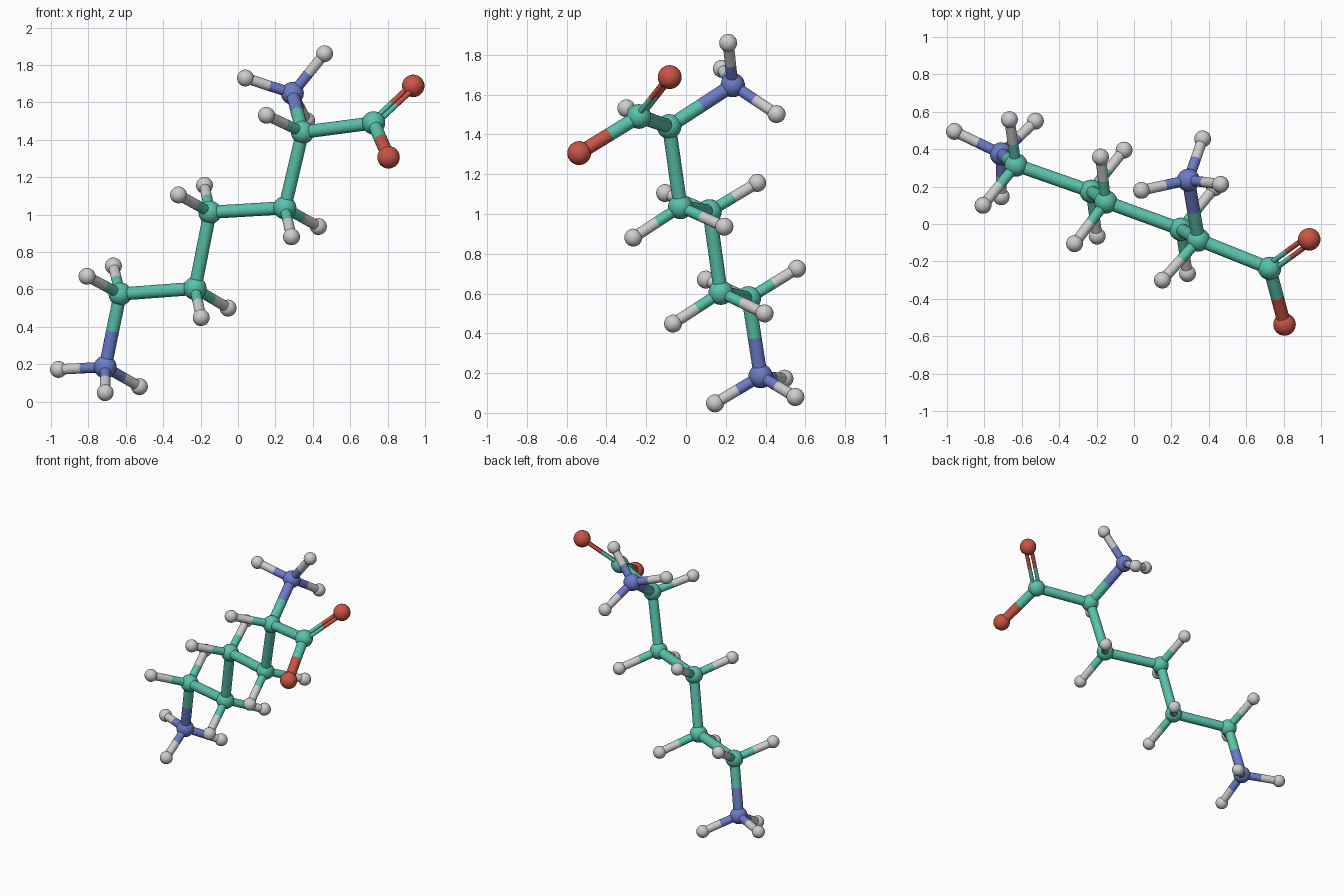
import bpy
import bmesh
from mathutils import Vector, Matrix

if "Cube" in bpy.data.objects:
    bpy.data.objects.remove(bpy.data.objects["Cube"], do_unlink=True)


def material(name, rgb):
    m = bpy.data.materials.new(name)
    m.use_nodes = True
    m.diffuse_color = (*rgb, 1)
    m.node_tree.nodes["Principled BSDF"].inputs["Base Color"].default_value = (*rgb, 1)
    return m


# One colour and ball radius per kind of atom
MATS = {
    "carbon": material("sea green", (0.10, 0.54, 0.41)),
    "nitrogen": material("slate blue", (0.15, 0.20, 0.57)),
    "oxygen": material("brick red", (0.58, 0.09, 0.06)),
    "hydrogen": material("light grey", (0.61, 0.61, 0.61)),
}
BALL = {"carbon": 0.062, "nitrogen": 0.061, "oxygen": 0.06, "hydrogen": 0.045}
ROD, THIN_ROD, DOUBLE_ROD = 0.035, 0.028, 0.014

# Heavy atoms: name -> kind, centre
ATOMS = {
    "tail_nitrogen": ("nitrogen", (-0.71, 0.375, 0.185)),
    "chain_carbon_1": ("carbon", (-0.63, 0.315, 0.575)),
    "chain_carbon_2": ("carbon", (-0.23, 0.175, 0.605)),
    "chain_carbon_3": ("carbon", (-0.15, 0.118, 1.012)),
    "chain_carbon_4": ("carbon", (0.25, -0.028, 1.036)),
    "chain_carbon_5": ("carbon", (0.345, -0.085, 1.44)),
    "acid_carbon": ("carbon", (0.725, -0.237, 1.49)),
    "double_oxygen": ("oxygen", (0.937, -0.082, 1.688)),
    "single_oxygen": ("oxygen", (0.805, -0.537, 1.306)),
    "head_nitrogen": ("nitrogen", (0.291, 0.235, 1.648)),
}

# Hydrogens grouped by the atom that carries them
HYDROGENS = {
    "tail_nitrogen": [(-0.96, 0.495, 0.172), (-0.71, 0.146, 0.048), (-0.527, 0.55, 0.08)],
    "chain_carbon_1": [(-0.807, 0.1, 0.67), (-0.666, 0.558, 0.725)],
    "chain_carbon_2": [(-0.197, -0.065, 0.449), (-0.053, 0.395, 0.5)],
    "chain_carbon_3": [(-0.318, -0.105, 1.105), (-0.179, 0.358, 1.156)],
    "chain_carbon_4": [(0.286, -0.265, 0.881), (0.43, 0.193, 0.936)],
    "chain_carbon_5": [(0.152, -0.3, 1.531)],
    "head_nitrogen": [(0.04, 0.18, 1.73), (0.463, 0.212, 1.86), (0.367, 0.455, 1.502)],
}

CHAIN = ["tail_nitrogen", "chain_carbon_1", "chain_carbon_2", "chain_carbon_3",
         "chain_carbon_4", "chain_carbon_5", "acid_carbon", "single_oxygen"]


def add_object(name, bm, mats):
    mesh = bpy.data.meshes.new(name)
    for f in bm.faces:
        f.smooth = len(f.verts) <= 4
    bm.to_mesh(mesh)
    bm.free()
    for m in mats:
        mesh.materials.append(m)
    obj = bpy.data.objects.new(name, mesh)
    bpy.context.collection.objects.link(obj)


def add_ball(name, kind, centre):
    bm = bmesh.new()
    bmesh.ops.create_uvsphere(bm, u_segments=32, v_segments=16, radius=BALL[kind],
                              matrix=Matrix.Translation(centre))
    add_object(name, bm, [MATS[kind]])


def add_bond(name, a, b, radius, offset=Vector()):
    """Rod between two atoms, each half coloured like its own atom."""
    (kind_a, start), (kind_b, end) = a, b
    start, end = Vector(start) + offset, Vector(end) + offset
    middle = (start + end) / 2
    bm = bmesh.new()
    for index, (p, q) in enumerate(((start, middle), (middle, end))):
        axis = q - p
        place = Matrix.Translation((p + q) / 2) @ axis.to_track_quat("Z", "Y").to_matrix().to_4x4()
        old = set(bm.faces)
        bmesh.ops.create_cone(bm, cap_ends=True, segments=24, radius1=radius,
                              radius2=radius, depth=axis.length, matrix=place)
        for f in set(bm.faces) - old:
            f.material_index = index
    add_object(name, bm, [MATS[kind_a], MATS[kind_b]])


# Atom balls
for name, (kind, centre) in ATOMS.items():
    add_ball(name, kind, centre)

# Zigzag backbone and the branch to the upper nitrogen
for first, second in list(zip(CHAIN, CHAIN[1:])) + [("chain_carbon_5", "head_nitrogen")]:
    add_bond(f"bond_{first}_{second}", ATOMS[first], ATOMS[second], ROD)

# Twin thin rods of the double bond, side by side in the plane of the acid group
hub, double, single = (Vector(ATOMS[n][1]) for n in
                       ("acid_carbon", "double_oxygen", "single_oxygen"))
along = double - hub
side = along.cross(along.cross(single - hub)).normalized()
for label, sign in (("inner", -1), ("outer", 1)):
    add_bond(f"double_bond_{label}", ATOMS["acid_carbon"], ATOMS["double_oxygen"],
             DOUBLE_ROD, side * sign * 0.02)

# Hydrogens with their thinner rods
for parent, centres in HYDROGENS.items():
    for i, centre in enumerate(centres, 1):
        add_ball(f"hydrogen_{i}_on_{parent}", "hydrogen", centre)
        add_bond(f"hydrogen_bond_{i}_on_{parent}", ATOMS[parent],
                 ("hydrogen", centre), THIN_ROD)
